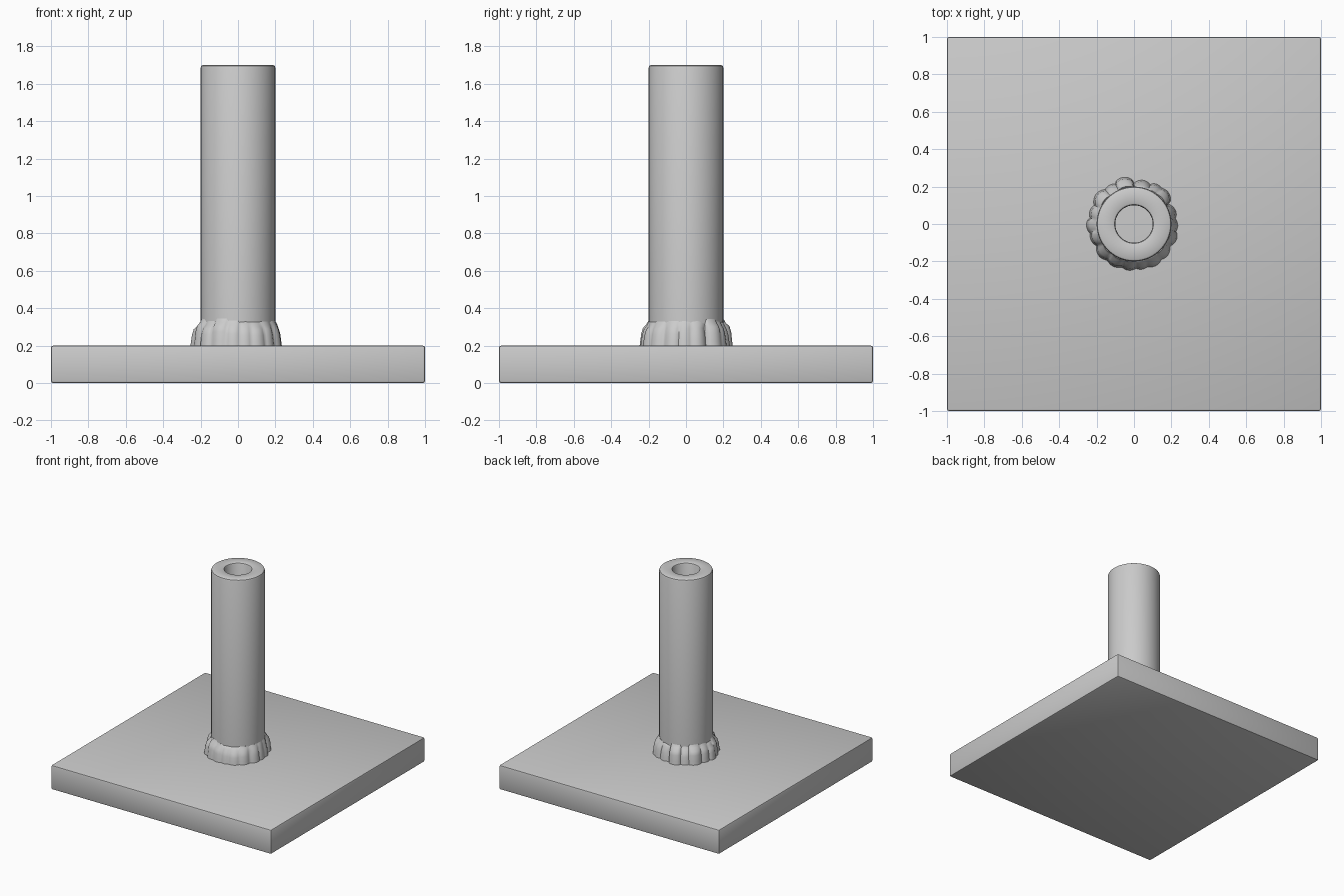
import bpy, bmesh, math, random

if "Cube" in bpy.data.objects:
    bpy.data.objects.remove(bpy.data.objects["Cube"])

random.seed(4)


def finish(name, bm, angle):
    bmesh.ops.recalc_face_normals(bm, faces=bm.faces)
    mesh = bpy.data.meshes.new(name)
    bm.to_mesh(mesh)
    bm.free()
    obj = bpy.data.objects.new(name, mesh)
    bpy.context.collection.objects.link(obj)
    bpy.ops.object.select_all(action='DESELECT')
    obj.select_set(True)
    bpy.context.view_layer.objects.active = obj
    bpy.ops.object.shade_smooth_by_angle(angle=math.radians(angle))
    return obj


def lathe(name, profile, sides, angle, offset=lambda a, k: (0, 0)):
    """Spin a closed (radius, z) profile, with optional unevenness."""
    bm = bmesh.new()
    rings = []
    for i in range(sides):
        a = 2 * math.pi * i / sides
        ring = []
        for k, (r, z) in enumerate(profile):
            dr, dz = offset(a, k)
            ring.append(bm.verts.new(((r + dr) * math.cos(a), (r + dr) * math.sin(a), z + dz)))
        rings.append(ring)
    n = len(profile)
    for i in range(sides):
        p, q = rings[i], rings[(i + 1) % sides]
        for k in range(n):
            m = (k + 1) % n
            bm.faces.new((p[k], q[k], q[m], p[m]))
    return finish(name, bm, angle)


# Square base plate with softened edges
bm = bmesh.new()
bmesh.ops.create_cube(bm, size=1)
for v in bm.verts:
    v.co = (v.co.x * 2, v.co.y * 2, v.co.z * 0.2 + 0.1)
bmesh.ops.bevel(bm, geom=bm.edges[:], offset=0.012, segments=2, profile=0.5, affect='EDGES')
finish("base_plate", bm, 30)

# Hollow upright tube with chamfered rims
lathe("tube", [(0.1, 0.2), (0.2, 0.2), (0.2, 1.685), (0.196, 1.695), (0.188, 1.7),
               (0.112, 1.7), (0.104, 1.696), (0.1, 1.688)], 48, 35)

# Lumpy weld bead around the foot of the tube
lumps = [(2 * math.pi * (i + random.uniform(-0.25, 0.25)) / 18,
          random.uniform(-0.008, 0.012), random.uniform(-0.012, 0.012)) for i in range(18)]


def weld_offset(a, k):
    if k in (0, 7):
        return (0, 0)
    dist, size, lift = min((abs((a - c + math.pi) % (2 * math.pi) - math.pi), s, h)
                           for c, s, h in lumps)
    crown = 0.006 - 0.4 * dist * dist
    dr = (size + crown) * (0.4 if k >= 5 else 1)
    return (dr - 0.006 * math.cos(a) * (k < 5), lift if k >= 3 else 0)


lathe("weld_bead", [(0.19, 0.195), (0.241, 0.195), (0.237, 0.225), (0.232, 0.265),
                    (0.223, 0.295), (0.21, 0.315), (0.199, 0.335), (0.19, 0.33)],
      144, 50, weld_offset)
